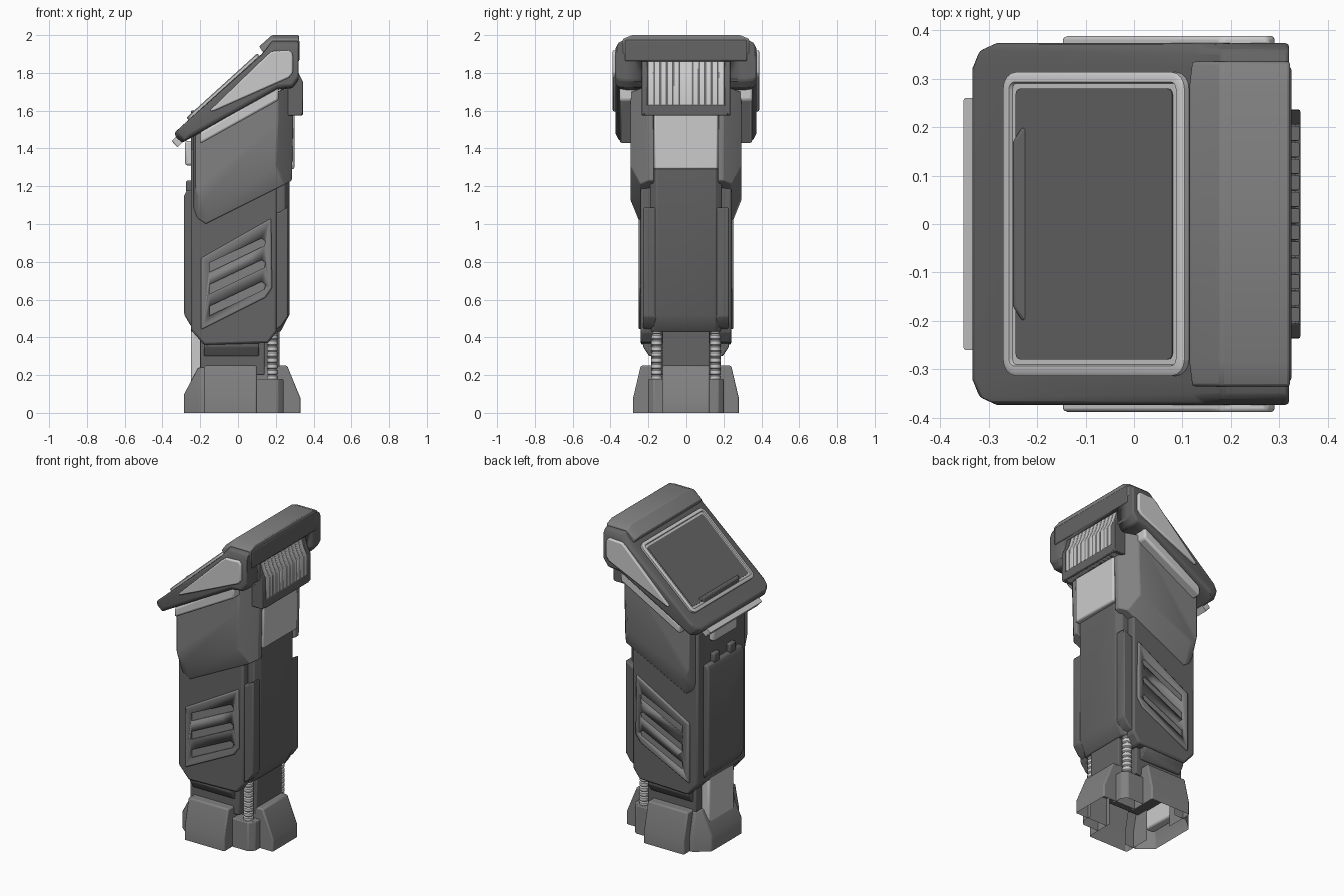
import bpy, bmesh, math
from mathutils import Matrix

if "Cube" in bpy.data.objects:
    bpy.data.objects.remove(bpy.data.objects["Cube"])

AX = {'x': lambda t, p: (t, p[0], p[1]), 'y': lambda t, p: (p[0], t, p[1]), 'z': lambda t, p: (p[0], p[1], t)}


def finish(name, bm, bevel=0.0, mirror=False, seg=2):
    bmesh.ops.recalc_face_normals(bm, faces=bm.faces[:])
    me = bpy.data.meshes.new(name)
    bm.to_mesh(me)
    bm.free()
    ob = bpy.data.objects.new(name, me)
    bpy.context.collection.objects.link(ob)
    bpy.ops.object.select_all(action='DESELECT')
    ob.select_set(True)
    bpy.context.view_layer.objects.active = ob
    bpy.ops.object.shade_smooth_by_angle(angle=math.radians(35))
    if bevel:
        b = ob.modifiers.new("bevel", 'BEVEL')
        b.width, b.segments, b.limit_method = bevel, seg, 'ANGLE'
    if mirror:
        m = ob.modifiers.new("mirror", 'MIRROR')
        m.use_axis = (False, True, False)
    return ob


def add_loft(bm, axis, layers):
    rings = [[bm.verts.new(AX[axis](t, p)) for p in prof] for t, prof in layers]
    n = len(rings[0])
    for a, b in zip(rings, rings[1:]):
        for i in range(n):
            bm.faces.new((a[i], a[(i + 1) % n], b[(i + 1) % n], b[i]))
    bm.faces.new(rings[0])
    bm.faces.new(rings[-1])


def loft(name, axis, layers, bevel=0.0, mirror=False, hollow=None):
    bm = bmesh.new()
    add_loft(bm, axis, layers)
    if hollow:  # drop the underside and inner wall so the base is an open shell
        dead = [f for f in bm.faces if all(v.co.z < 1e-4 for v in f.verts) or all(hollow(v.co) for v in f.verts)]
        bmesh.ops.delete(bm, geom=dead, context='FACES')
    return finish(name, bm, bevel, mirror)


def prism(name, prof, y, bevel=0.01):
    return loft(name, 'y', [(-y, prof), (y, prof)], bevel)


def side(name, prof, y0, y1, bevel=0.008):
    return loft(name, 'y', [(y0, prof), (y1, prof)], bevel, mirror=True)


def box(name, x0, x1, y0, y1, z0, z1, bevel=0.006, mirror=False):
    p = [(x0, z0), (x1, z0), (x1, z1), (x0, z1)]
    return loft(name, 'y', [(y0, p), (y1, p)], bevel, mirror)


def cut(ob, cutter):
    m = ob.modifiers.new("cut", 'BOOLEAN')
    m.operation, m.object = 'DIFFERENCE', cutter
    cutter.hide_render = True
    cutter.hide_set(True)


# Base shell: side, front, rear and corner blocks
loft("side_foot", 'x', [(x, [(-.1, 0), (-.28, 0), (-.28, .08), (-.24, .25), (-.1, .25)]) for x in (-.18, .10)],
     .008, True, lambda c: c.y > -.101)
loft("front_foot", 'y', [(y, [(.1, 0), (.33, 0), (.33, .08), (.26, .25), (.1, .25)]) for y in (-.125, .125)],
     .008, hollow=lambda c: c.x < .101)
loft("corner_foot", 'z', [(z, [(.1, .1), (.24, .1), (.24, .17), (.21, .2), (.1, .2)]) for z in (0, .18)],
     .006, True, lambda c: c.x < .101 or c.y < .101)
rear = lambda x, y: [(-.12, -y), (-.2, -y), (x, -.15), (x, .15), (-.2, y), (-.12, y)]
loft("rear_foot", 'z', [(0, rear(-.285, .22)), (.1, rear(-.285, .22)), (.24, rear(-.21, .19))],
     .006, hollow=lambda c: c.x > -.121)

# Neck and its coil posts
box("neck_core", -.2, .14, -.185, .185, .2, .5)
box("neck_spine", .1, .22, -.125, .125, .2, .5)
box("rear_neck_plate", -.25, -.19, -.125, .125, .08, .45, .012)
bm = bmesh.new()
circle = lambda r: [(.182 + r * math.cos(a * math.pi / 8), .155 + r * math.sin(a * math.pi / 8)) for a in range(16)]
rings = []
for i in range(9):
    z = .17 + i * .031
    rings += [(z, circle(.023)), (z + .006, circle(.029)), (z + .024, circle(.029)), (z + .03, circle(.023))]
add_loft(bm, 'z', rings)
finish("coil_post", bm, mirror=True)

# Main body column, side slabs and lower skirt
plan = [(-.25, -.17), (-.23, -.2), (.245, -.19), (.272, -.155), (.272, .155), (.245, .19), (-.23, .2), (-.25, .17)]
low = [(max(-.25, min(.225, x)), y) for x, y in plan]
low[2], low[5] = (.205, -.185), (.205, .185)
loft("body_column", 'z', [(.43, low), (.52, plan), (1.6, plan)], .006)
prism("body_sides", [(-.25, 1.4), (-.25, .44), (-.18, .36), (.16, .37), (.205, .43), (.205, 1.3)], .24, .012)
side("front_flange", [(.2, .44), (.23, .46), (.265, .51), (.265, 1.09), (.215, 1.06), (.2, 1.06)], .15, .228)
loft("lower_skirt", 'x', [(x, [(-.228, .42), (-.228, .35), (-.195, .3), (.195, .3), (.228, .35), (.228, .42)])
                          for x in (-.18, .11)], .006)

# Louvred grip panels with three slanted slots
grip = side("grip_panel", [(-.195, .82), (.175, 1.03), (.18, .66), (.145, .61), (-.195, .44)], .2, .252, .008)
bm = bmesh.new()
for z in (.745, .63, .515):
    p = [(-.15, z), (.14, z + .14), (.145, z + .165), (.125, z + .18), (-.15, z + .05)]
    for s in (-1, 1):
        add_loft(bm, 'y', [(s * .243, p), (s * .3, p)])
cut(grip, finish("grip_slot_cutter", bm))

# Rear cover, hinges and latch
prism("rear_cover", [(-.23, 1.18), (-.27, 1.18), (-.285, 1.15), (-.285, .52), (-.25, .46), (-.23, .46)], .18, .01)
box("rear_hinge", -.275, -.23, .05, .11, 1.17, 1.23, .008, True)
box("rear_latch", -.28, -.22, -.12, .12, 1.31, 1.44, .012)

# Upper shroud halves, chamfered towards the front edge and tapering in below
s_in = [(-.235, 1.5), (-.235, 1.08), (-.215, 1.03), (-.17, 1.0), (.285, 1.23), (.292, 1.55), (.292, 1.74)]
s_mid = [(-.235, 1.5), (-.235, 1.08), (-.215, 1.03), (-.17, 1.0), (.25, 1.21), (.26, 1.55), (.26, 1.72)]
s_out = [(-.225, 1.5), (-.225, 1.19), (-.21, 1.15), (-.17, 1.13), (.2, 1.31), (.21, 1.55), (.21, 1.7)]
loft("upper_shroud", 'y', [(.17, s_in), (.2, s_in), (.242, s_mid), (.295, s_out)], .006, mirror=True)
box("front_panel", .2, .298, -.17, .17, 1.29, 1.59, .01)

# Sloped head with rounded corners and a front notch
full = [(-.335, 1.485), (-.33, 1.46), (-.295, 1.43), (.21, 1.71), (.29, 1.72), (.32, 1.76), (.32, 1.975), (.18, 1.975), (.125, 1.9)]
edge = [(-.285, 1.53), (-.28, 1.505), (-.25, 1.475), (.21, 1.73), (.285, 1.735), (.32, 1.78), (.32, 1.93), (.19, 1.93), (.145, 1.9)]
mid = [(a[0] * .7 + b[0] * .3, a[1] * .7 + b[1] * .3) for a, b in zip(full, edge)]
head = loft("head", 'y', [(-.373, edge), (-.357, mid), (-.32, full), (.32, full), (.357, mid), (.373, edge)], .008)
cut(head, box("head_notch_cutter", .28, .5, -.236, .236, 1.5, 1.86, 0))
cap = [(.14, 1.9), (.112, 1.94), (.18, 2.0), (.322, 2.0), (.322, 1.9)]
cap_end = [(.14, 1.9), (.118, 1.93), (.18, 1.98), (.322, 1.98), (.322, 1.9)]
loft("head_cap", 'y', [(-.335, cap_end), (-.285, cap), (.285, cap), (.335, cap_end)], .006)
box("head_brow", .28, .325, -.325, .325, 1.862, 1.975, .008)
side("head_side_panel", [(-.15, 1.6), (.155, 1.895), (.18, 1.915), (.275, 1.92), (.29, 1.9), (.29, 1.8), (.27, 1.775), (-.135, 1.595)],
     .34, .388, .01)
side("head_under_strip", [(-.2, 1.485), (.215, 1.735), (.215, 1.655), (-.2, 1.425)], .25, .352, .012)

# Screen in a rounded frame with stepped recess, lying on the slope
slope = math.radians(42.2)


def tilted(name, cx, cz, sx, sy, sz, radius, steps=()):
    bm = bmesh.new()
    bmesh.ops.create_cube(bm, size=1, matrix=Matrix.Diagonal((sx, sy, sz, 1)))
    up = [e for e in bm.edges if abs(e.verts[0].co.z - e.verts[1].co.z) > sz / 2]
    bmesh.ops.bevel(bm, geom=up, offset=radius, segments=4, profile=.5, affect='EDGES')
    bm.normal_update()
    top = max(bm.faces, key=lambda f: f.calc_center_median().z)
    for width, drop in steps:
        bmesh.ops.inset_region(bm, faces=[top], thickness=width)
        bmesh.ops.translate(bm, verts=top.verts[:], vec=(0, 0, drop))
    bm.transform(Matrix.Translation((cx, 0, cz)) @ Matrix.Rotation(-slope, 4, 'Y'))
    return finish(name, bm)


tilted("screen_frame", -.073, 1.719, .505, .626, .03, .035, [(.006, .004), (.014, 0), (.003, -.008)])
tilted("screen_glass", -.077, 1.722, .435, .558, .018, .012)
tilted("chin_tab", -.318, 1.44, .05, .52, .045, .008)

# Ribbed grille in its surround
hood = [(.24, 1.575), (.335, 1.575), (.343, 1.585), (.343, 1.755), (.32, 1.80), (.30, 1.87), (.24, 1.87)]
side("grille_cheek", hood, .205, .236, .004)
box("grille_sill", .24, .343, -.22, .22, 1.575, 1.63, .005)
prism("grille_backing", [(x - .01, z) for x, z in hood], .21, 0)
bm = bmesh.new()
for i in range(12):
    y = -.187 + i * .034
    add_loft(bm, 'y', [(y - .0155, [(x - .002, z) for x, z in hood]), (y + .0155, [(x - .002, z) for x, z in hood])])
finish("grille_ribs", bm, .003)

# Grey finishes: light trim, mid-grey pads, dark for everything else
LIGHT = "coil_post rear_neck_plate rear_latch front_panel head_side_panel head_under_strip screen_frame chin_tab grille_ribs grille_backing"
MID = "side_foot front_foot corner_foot rear_foot grip_panel head_cap upper_shroud"
tones = {}
for tone, v in (("light", .75), ("mid", .22), ("dark", .13)):
    tones[tone] = bpy.data.materials.new(tone + "_grey")
    tones[tone].diffuse_color = (v, v, v, 1)
for ob in bpy.data.objects:
    tone = "light" if ob.name in LIGHT.split() else "mid" if ob.name in MID.split() else "dark"
    ob.data.materials.append(tones[tone])

for m in bpy.data.materials:
    if m.users and not m.is_grease_pencil:
        m.use_nodes = True
        m.node_tree.nodes["Principled BSDF"].inputs["Base Color"].default_value = m.diffuse_color
